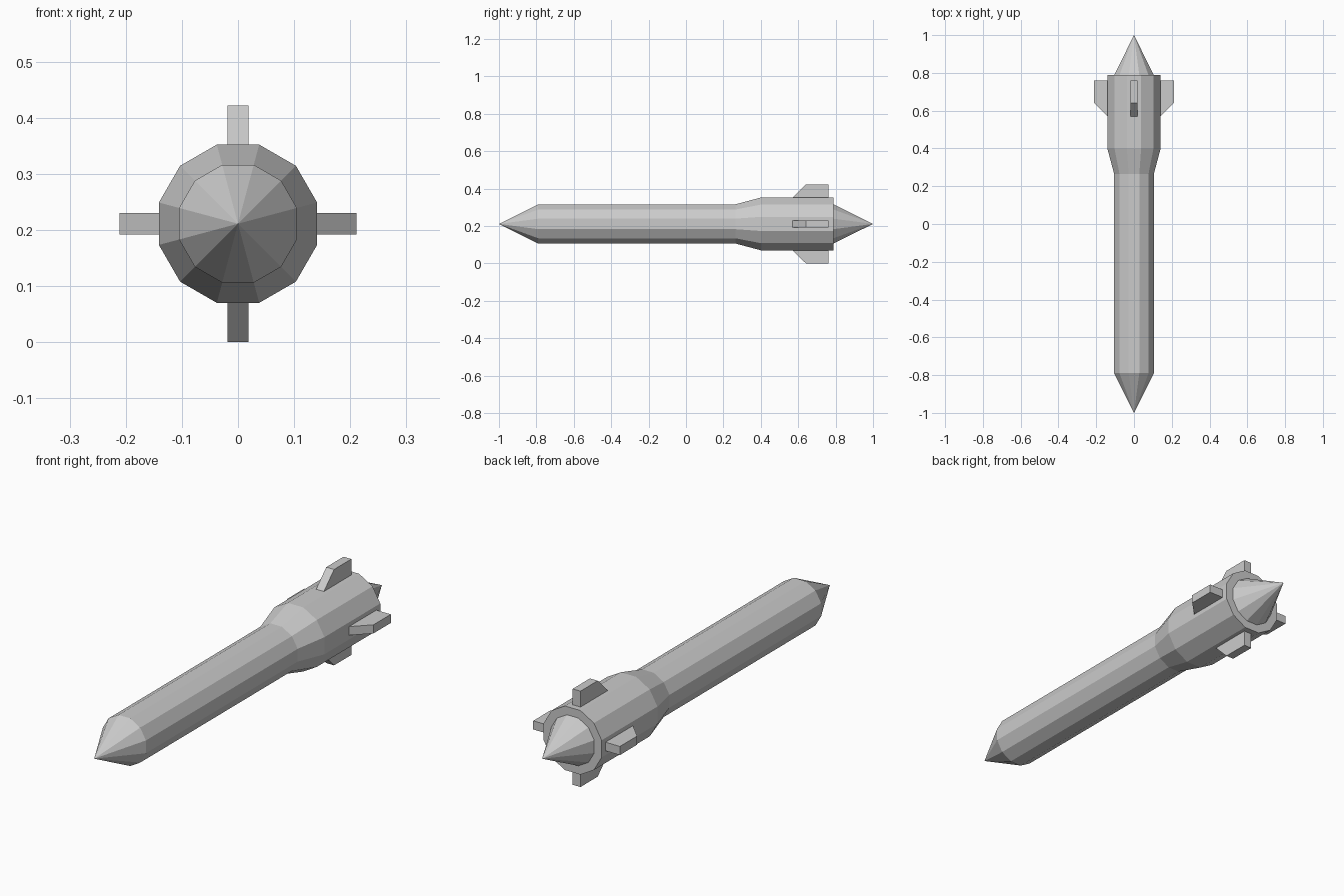
import bpy, bmesh, math
from mathutils import Matrix, Vector

if "Cube" in bpy.data.objects:
    bpy.data.objects.remove(bpy.data.objects["Cube"])

CZ = 0.211            # height of the centre line
SIDES = 12
K = 1 / math.cos(math.pi / SIDES)   # flat-to-corner radius


def finish(bm, name):
    bmesh.ops.recalc_face_normals(bm, faces=bm.faces[:])
    mesh = bpy.data.meshes.new(name)
    bm.to_mesh(mesh)
    bm.free()
    obj = bpy.data.objects.new(name, mesh)
    obj.location.z = CZ
    bpy.context.collection.objects.link(obj)
    return obj


# Twelve-sided hull: (y, flat radius) rings between two pointed ends
def hull(name, nose_y, rings, tail_y):
    bm = bmesh.new()
    loops = []
    for y, r in rings:
        angles = [2 * math.pi * (i + 0.5) / SIDES for i in range(SIDES)]
        loops.append([bm.verts.new((r * K * math.cos(a), y, r * K * math.sin(a))) for a in angles])
    nose = bm.verts.new((0, nose_y, 0))
    tail = bm.verts.new((0, tail_y, 0))
    for i in range(SIDES):
        j = (i + 1) % SIDES
        bm.faces.new((nose, loops[0][i], loops[0][j]))
        bm.faces.new((tail, loops[-1][j], loops[-1][i]))
        for a, b in zip(loops, loops[1:]):
            bm.faces.new((a[i], b[i], b[j], a[j]))
    return finish(bm, name)


# Tail fin: swept profile in the y-z plane, extruded and turned about the axis
def fin(name, angle):
    profile = [(0.564, 0.135), (0.641, 0.211), (0.761, 0.211), (0.761, 0.135)]
    bm = bmesh.new()
    face = bm.faces.new([bm.verts.new((-0.019, y, z)) for y, z in profile])
    ext = bmesh.ops.extrude_face_region(bm, geom=[face])
    moved = [g for g in ext["geom"] if isinstance(g, bmesh.types.BMVert)]
    bmesh.ops.translate(bm, verts=moved, vec=Vector((0.038, 0, 0)))
    bm.transform(Matrix.Rotation(angle, 4, 'Y'))
    return finish(bm, name)


# Body with nose cone, flared rear section, rear ledge and tail cone
hull("rocket_body", -1.0,
     [(-0.79, 0.105), (0.265, 0.105), (0.40, 0.141), (0.788, 0.141), (0.788, 0.105)],
     1.0)

# Four fins
for n, label in enumerate(("top", "right", "bottom", "left")):
    fin(label + "_fin", n * math.pi / 2)
